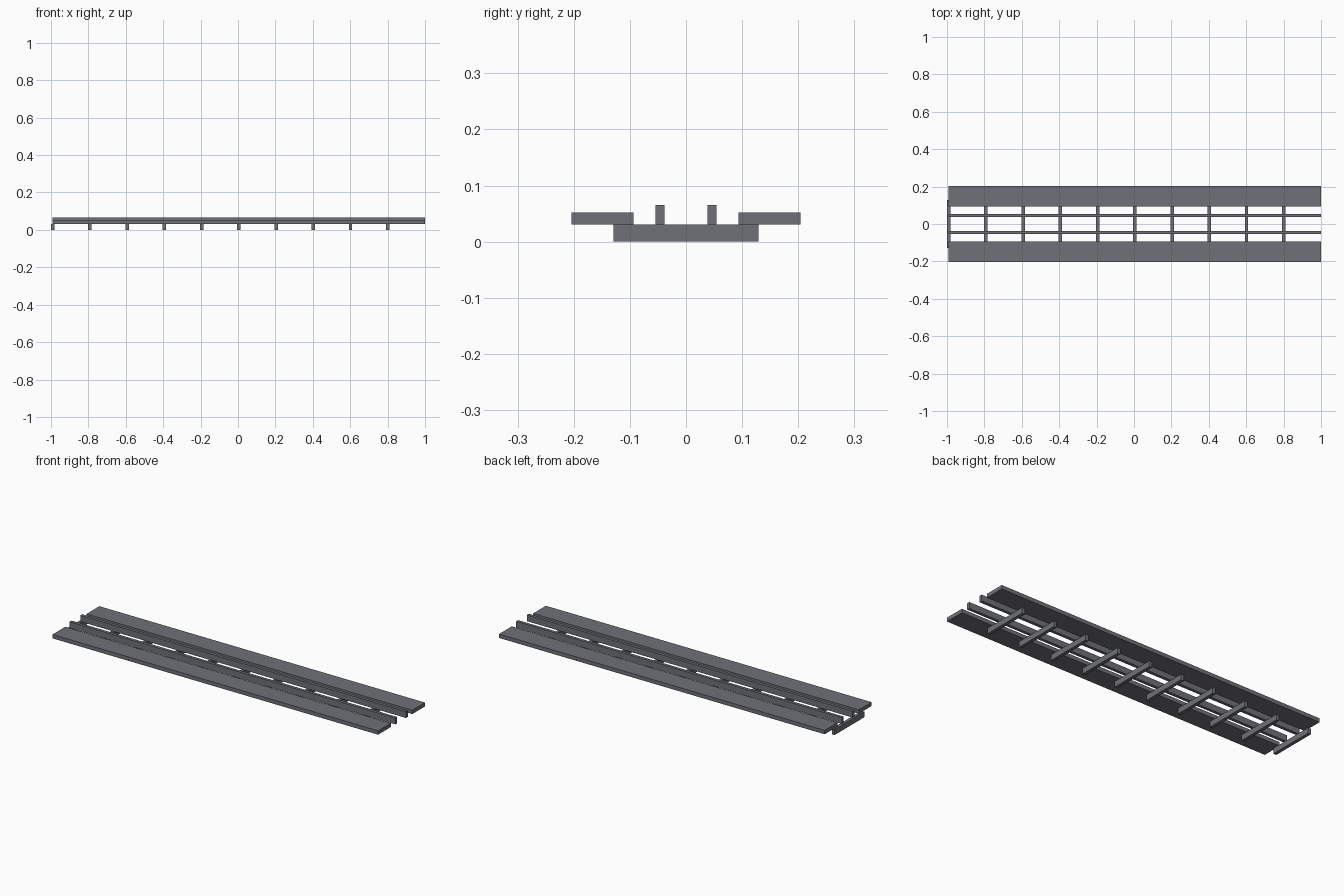
import bpy

if "Cube" in bpy.data.objects:
    bpy.data.objects.remove(bpy.data.objects["Cube"])

# single dark grey colour
grey = bpy.data.materials.new("steel_grey")
grey.diffuse_color = (0.16, 0.165, 0.185, 1)
grey.use_nodes = True
grey.node_tree.nodes["Principled BSDF"].inputs["Base Color"].default_value = grey.diffuse_color


def box(name, x0, x1, y0, y1, z0, z1):
    bpy.ops.mesh.primitive_cube_add(
        size=1, location=((x0 + x1) / 2, (y0 + y1) / 2, (z0 + z1) / 2))
    ob = bpy.context.object
    ob.name = name
    ob.scale = (x1 - x0, y1 - y0, z1 - z0)
    bpy.ops.object.transform_apply(location=False, rotation=False, scale=True)
    ob.data.materials.append(grey)
    return ob


START, END = -0.991, 1.0
DECK = 0.0305          # top of the sleepers

# rails and side walkways, mirrored across y
for side, s in (("front", -1), ("back", 1)):
    for part, a, b, top in (("rail", 0.038, 0.0545, 0.065),
                            ("walkway", 0.0935, 0.2045, 0.052)):
        y0, y1 = sorted((s * a, s * b))
        box(f"{side}_{part}", START, END, y0, y1, DECK, top)

# ten sleepers, the first centred on the track end
pitch = (END - START) / 10
for i in range(10):
    x = START + i * pitch
    box(f"sleeper_{i + 1}", x - 0.009, x + 0.009, -0.1295, 0.1295, 0, DECK)
